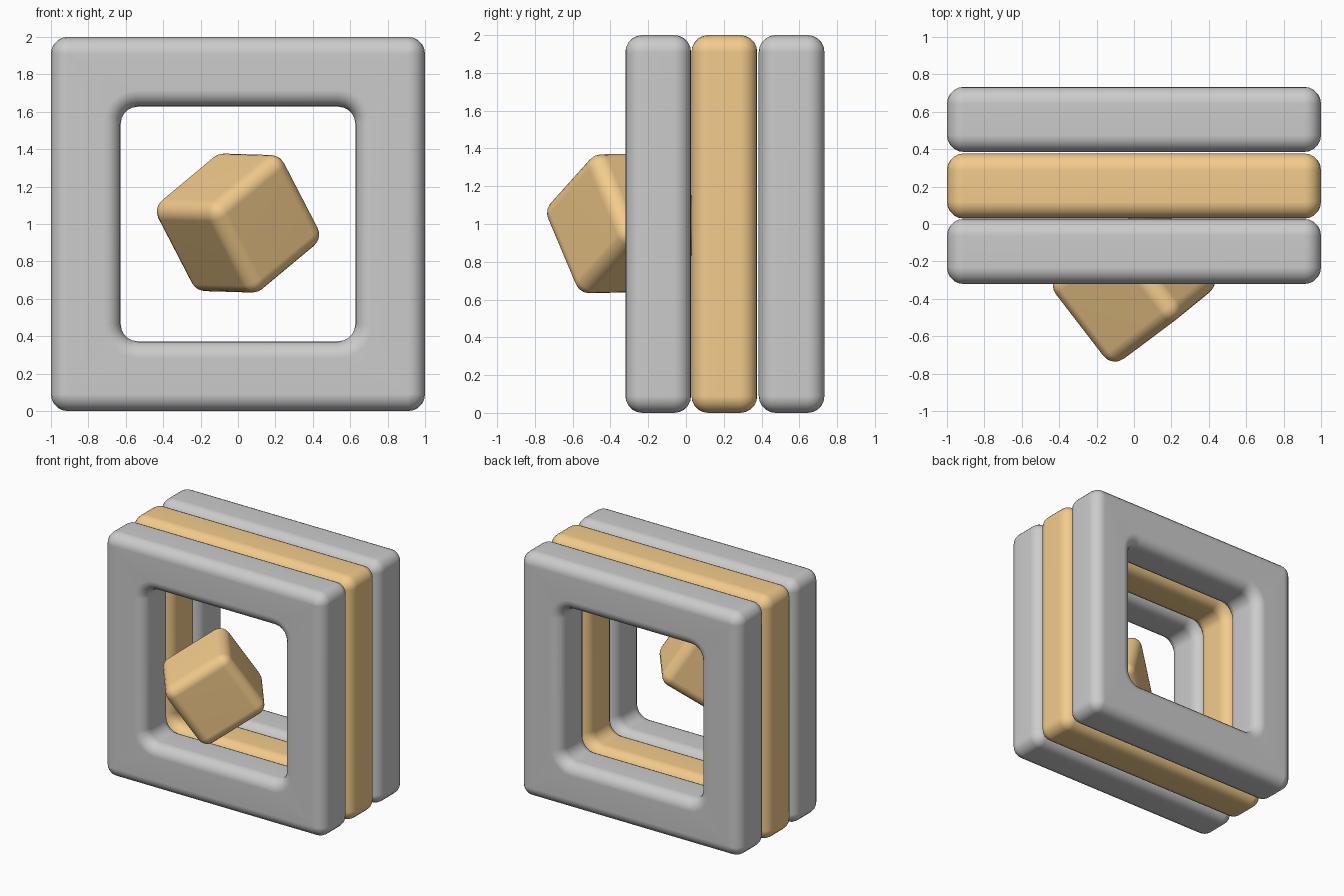
import bpy, bmesh
from math import sin, cos, pi
from mathutils import Vector, Matrix

if "Cube" in bpy.data.objects:
    bpy.data.objects.remove(bpy.data.objects["Cube"])

OUTER, HOLE, HALF_T, R = 1.0, 0.627, 0.174, 0.09
SEG = 5

tan = bpy.data.materials.new("tan")
tan.diffuse_color = (0.9, 0.6, 0.26, 1)
tan.use_nodes = True
tan.node_tree.nodes["Principled BSDF"].inputs["Base Color"].default_value = tan.diffuse_color


def finish(bm, name, mat):
    bmesh.ops.recalc_face_normals(bm, faces=bm.faces)
    for f in bm.faces:
        f.smooth = True
    mesh = bpy.data.meshes.new(name)
    bm.to_mesh(mesh)
    bm.free()
    ob = bpy.data.objects.new(name, mesh)
    bpy.context.collection.objects.link(ob)
    if mat:
        mesh.materials.append(mat)
    return ob


def keep_flats(ob):
    mod = ob.modifiers.new("flat_shading", 'WEIGHTED_NORMAL')
    mod.keep_sharp = True


def rounded_square(h, r):
    """Points of a square with half size h and corner radius r."""
    c = h - r
    return [(sx * c + r * cos(q * pi / 2 + k * pi / 2 / SEG),
             sz * c + r * sin(q * pi / 2 + k * pi / 2 / SEG))
            for q, (sx, sz) in enumerate([(1, 1), (-1, 1), (-1, -1), (1, -1)])
            for k in range(SEG + 1)]


def frame(name, y, mat=None):
    # Rounded bar section: (half size of loop, depth)
    section = []
    mids = [(OUTER - R, HALF_T - R), (HOLE + R, HALF_T - R),
            (HOLE + R, R - HALF_T), (OUTER - R, R - HALF_T)]
    for q, (ch, cy) in enumerate(mids):
        for k in range(SEG + 1):
            a = q * pi / 2 + k * pi / 2 / SEG
            section.append((ch + R * cos(a), cy + R * sin(a)))
    bm = bmesh.new()
    loops = []
    for h, d in section:
        if h > (OUTER + HOLE) / 2:
            r = max(0.003, R - (OUTER - h))
        else:
            r = R + (h - HOLE)
        loops.append([bm.verts.new((x, y + d, 1 + z)) for x, z in rounded_square(h, r)])
    n = len(loops[0])
    for i, a in enumerate(loops):
        b = loops[(i + 1) % len(loops)]
        for j in range(n):
            k = (j + 1) % n
            bm.faces.new((a[j], a[k], b[k], b[j]))
    keep_flats(finish(bm, name, mat))


# Three stacked square frames
frame("front_frame", -0.147)
frame("middle_frame", 0.203, tan)
frame("back_frame", 0.559)

# Tilted rounded cube floating in the front opening
u = Vector((-0.33, 0.429, 0.01)).normalized()
v = Vector((0.37, 0.257, 0.30))
v = (v - v.dot(u) * u).normalized()
turn = Matrix((u, v, u.cross(v))).transposed().to_4x4()
bm = bmesh.new()
bmesh.ops.create_cube(bm, size=0.575)
bmesh.ops.bevel(bm, geom=bm.edges[:], offset=0.08, segments=5, profile=0.5, affect='EDGES')
bm.transform(Matrix.Translation((0, -0.315, 1.005)) @ turn)
keep_flats(finish(bm, "tilted_cube", tan))
